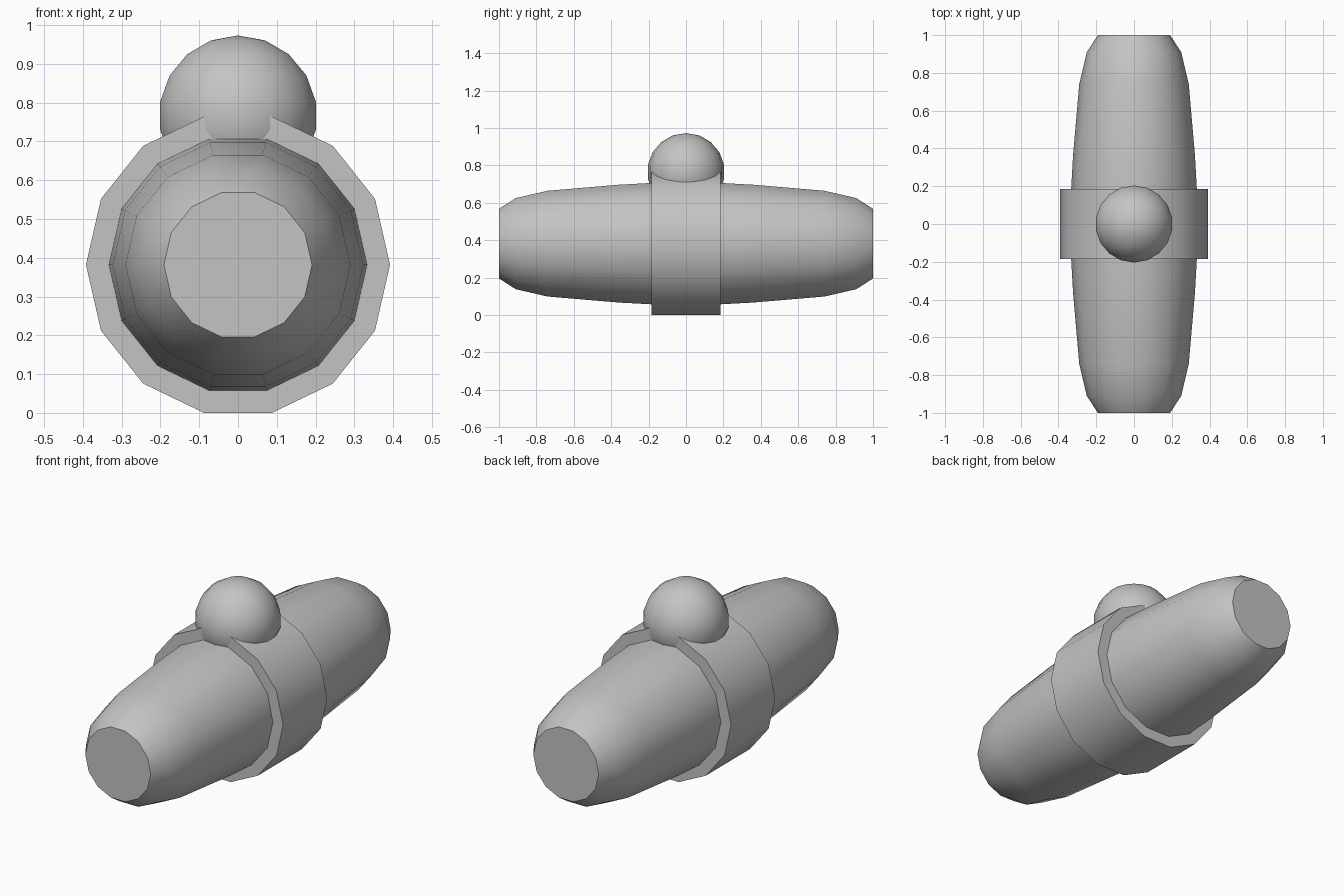
import bpy, bmesh, math

if "Cube" in bpy.data.objects:
    bpy.data.objects.remove(bpy.data.objects["Cube"])

SIDES = 14       # facets around the barrel and band
AXIS_Z = 0.382   # height of the barrel axis

grey = bpy.data.materials.new("plain grey")
grey.diffuse_color = (0.55, 0.55, 0.55, 1)
grey.use_nodes = True
grey.node_tree.nodes["Principled BSDF"].inputs["Base Color"].default_value = grey.diffuse_color


def finish(bm, name):
    bmesh.ops.recalc_face_normals(bm, faces=bm.faces)
    mesh = bpy.data.meshes.new(name)
    bm.to_mesh(mesh)
    bm.free()
    mesh.materials.append(grey)
    obj = bpy.data.objects.new(name, mesh)
    bpy.context.collection.objects.link(obj)
    bpy.ops.object.select_all(action='DESELECT')
    obj.select_set(True)
    bpy.context.view_layer.objects.active = obj
    bpy.ops.object.shade_smooth_by_angle(angle=math.radians(30))
    return obj


def lathe_y(name, profile):
    """Capped solid around the y direction from (y, radius) pairs."""
    bm = bmesh.new()
    rings = []
    for y, r in profile:
        angles = [2 * math.pi * i / SIDES for i in range(SIDES)]
        rings.append([bm.verts.new((r * math.cos(a), y, AXIS_Z + r * math.sin(a)))
                      for a in angles])
    for a, b in zip(rings, rings[1:]):
        for i in range(SIDES):
            j = (i + 1) % SIDES
            bm.faces.new((a[i], a[j], b[j], b[i]))
    bm.faces.new(rings[0])
    bm.faces.new(rings[-1])
    return finish(bm, name)


# Tapered barrel, the same at both ends
half = [(0.18, 0.333), (0.36, 0.323), (0.74, 0.290), (0.91, 0.250), (1.0, 0.191)]
lathe_y("barrel", [(-y, r) for y, r in reversed(half)] + half)

# Wide band around the middle
lathe_y("middle_band", [(-0.184, 0.392), (0.184, 0.392)])

# Ball sitting on the band
bm = bmesh.new()
bmesh.ops.create_uvsphere(bm, u_segments=18, v_segments=9, radius=0.207)
bmesh.ops.translate(bm, verts=bm.verts, vec=(0, 0, 0.766))
finish(bm, "top_ball")
